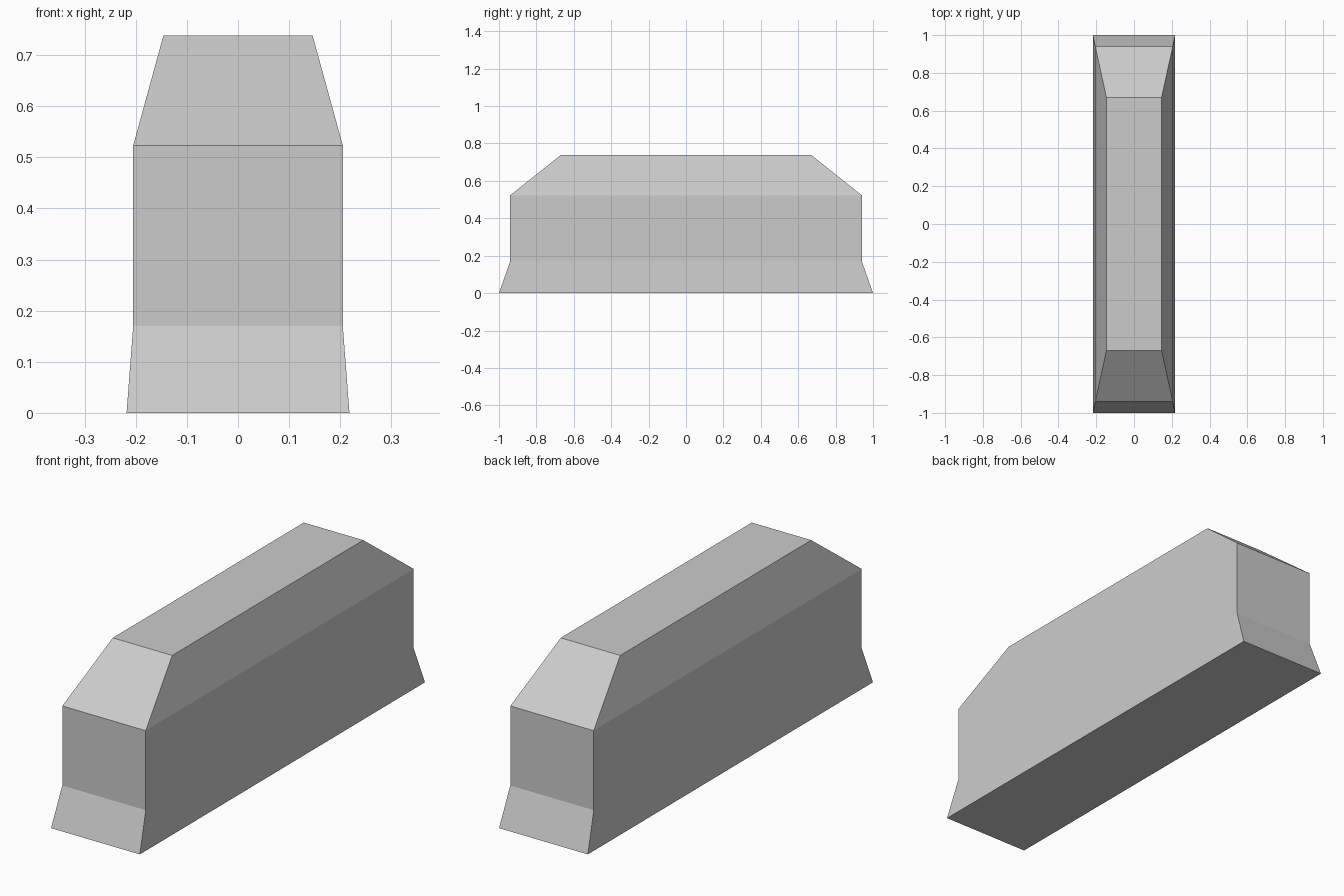
import bpy
import bmesh

cube = bpy.data.objects.get("Cube")
if cube:
    bpy.data.objects.remove(cube, do_unlink=True)

# Plain grey material
GREY = (0.6, 0.6, 0.6, 1.0)
mat = bpy.data.materials.new("plain grey")
mat.use_nodes = True
mat.diffuse_color = GREY
mat.node_tree.nodes["Principled BSDF"].inputs["Base Color"].default_value = GREY

# Rectangular sections from the ground up: height, half width, half length
SECTIONS = [
    (0.0, 0.218, 1.0),     # flared foot
    (0.17, 0.205, 0.94),   # bottom of the upright wall
    (0.523, 0.205, 0.94),  # top of the upright wall
    (0.738, 0.146, 0.67),  # flat top
]


def loft_sections(name, sections, material):
    """Skin stacked rectangles into one closed, flat-shaded body."""
    bm = bmesh.new()
    rings = [[bm.verts.new((sx * w, sy * l, z))
              for sx, sy in ((-1, -1), (1, -1), (1, 1), (-1, 1))]
             for z, w, l in sections]
    bm.faces.new(rings[0][::-1])
    bm.faces.new(rings[-1])
    for low, high in zip(rings, rings[1:]):
        for i in range(4):
            j = (i + 1) % 4
            bm.faces.new((low[i], low[j], high[j], high[i]))
    bmesh.ops.recalc_face_normals(bm, faces=bm.faces)
    mesh = bpy.data.meshes.new(name)
    bm.to_mesh(mesh)
    bm.free()
    mesh.materials.append(material)
    obj = bpy.data.objects.new(name, mesh)
    bpy.context.collection.objects.link(obj)
    return obj


# Barrier body
loft_sections("barrier_body", SECTIONS, mat)
